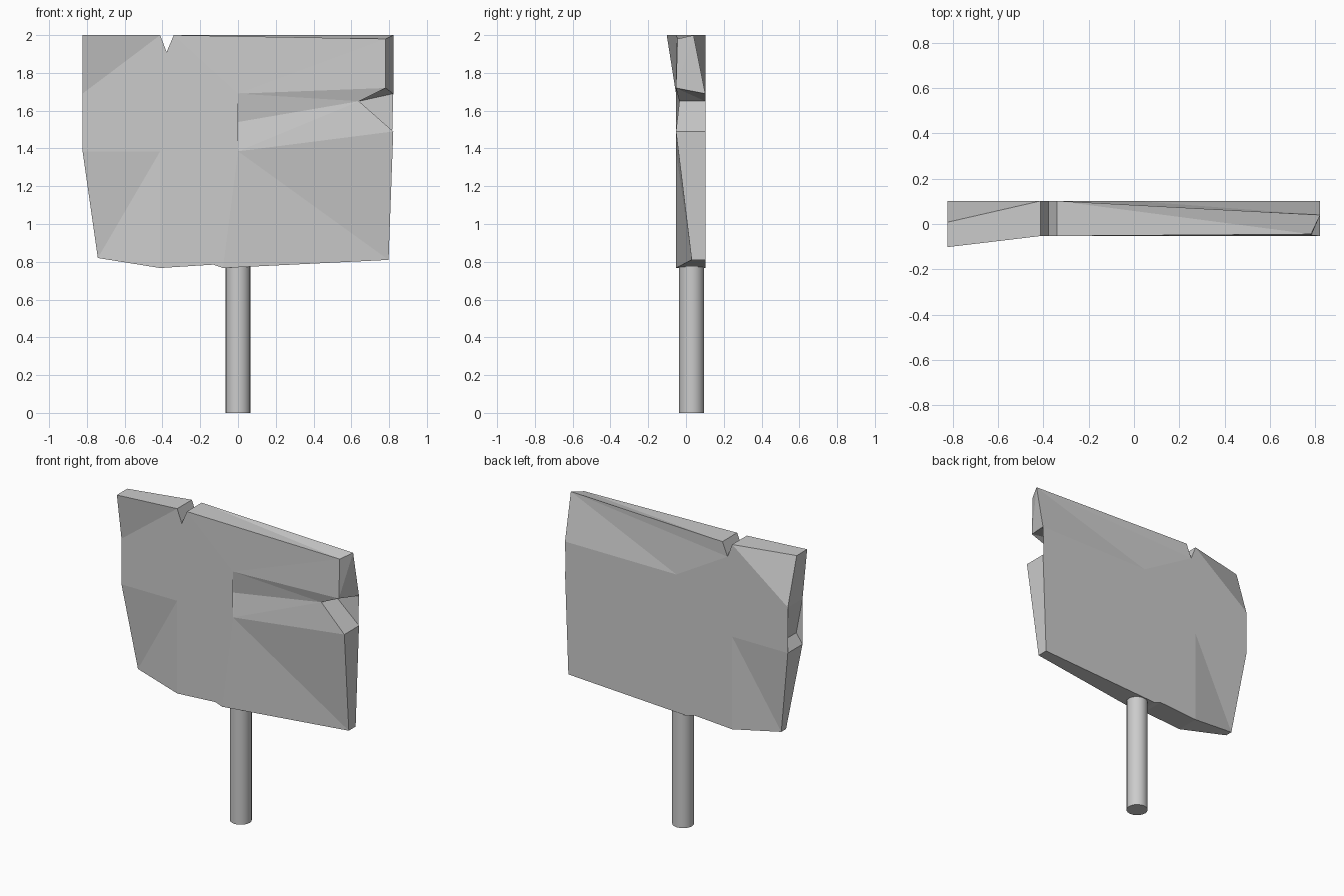
import bpy, bmesh

if "Cube" in bpy.data.objects:
    bpy.data.objects.remove(bpy.data.objects["Cube"])

FRONT, BACK = -0.053, 0.102

# board outline, clockwise from the top left corner (x, z)
outline = dict(
    A=(-.823, 2), B=(-.412, 2), C=(-.378, 1.91), D=(-.34, 2),
    E=(.822, 2), F=(.822, 1.69), G=(.64, 1.65), H=(.822, 1.49),
    I=(.797, .81), J=(-.08, .767), K=(-.13, .785), L=(-.412, .767),
    M=(-.742, .82), N=(-.823, 1.385), O=(-.777, 1.45), P=(-.823, 1.69))
# inner points: left bends and the crack
inner = dict(q=(-.412, 1.69), r=(-.412, 1.385),
             u=(-.2, 1.69), v=(-.2, 1.54), w=(-.2, 1.385),
             x=(0, 1.69), y=(0, 1.54), z=(0, 1.385))

# points that leave the flat front and back planes (x, y, z)
front_bent = dict(A=(-.823, -.102, 2), E=(.782, -.045, 1.98), F=(.782, FRONT, 1.72),
                  G=(.64, -.035, 1.65), I=(.797, .03, .81), M=(-.742, .005, .82),
                  y=(0, -.03, 1.54))
back_bent = dict(A=(-.823, .008, 2), E=(.822, .04, 2), M=(-.742, .055, .82))

front_faces = "ABqP PqrNO NrLM BCDxuvwzJKLrq DEFx uxyv vyzw xFGy yGHz zHIJ"
back_faces = "ABqP PqrNO NrLM BCxFGHIJKLrq CDE CEx EFx"

bm = bmesh.new()


def add_side(depth, bent, faces):
    verts = {}
    for name, (px, pz) in {**outline, **inner}.items():
        if name in faces:
            verts[name] = bm.verts.new(bent.get(name, (px, depth, pz)))
    for face in faces.split():
        bm.faces.new([verts[n] for n in face])
    return verts


# carved front, back and the rim joining them
front = add_side(FRONT, front_bent, front_faces)
back = add_side(BACK, back_bent, back_faces)
names = list(outline)
for a, b in zip(names, names[1:] + names[:1]):
    bm.faces.new((front[a], front[b], back[b], back[a]))
bmesh.ops.triangulate(bm, faces=bm.faces[:])
bmesh.ops.recalc_face_normals(bm, faces=bm.faces[:])
mesh = bpy.data.meshes.new("sign_board")
bm.to_mesh(mesh)
bm.free()
bpy.context.collection.objects.link(bpy.data.objects.new("sign_board", mesh))

# round post, set a little way into the board
bpy.ops.mesh.primitive_cylinder_add(vertices=20, radius=.066, depth=.82,
                                    location=(0, .03, .41))
post = bpy.context.object
post.name = "post"
bpy.ops.object.shade_smooth_by_angle()
